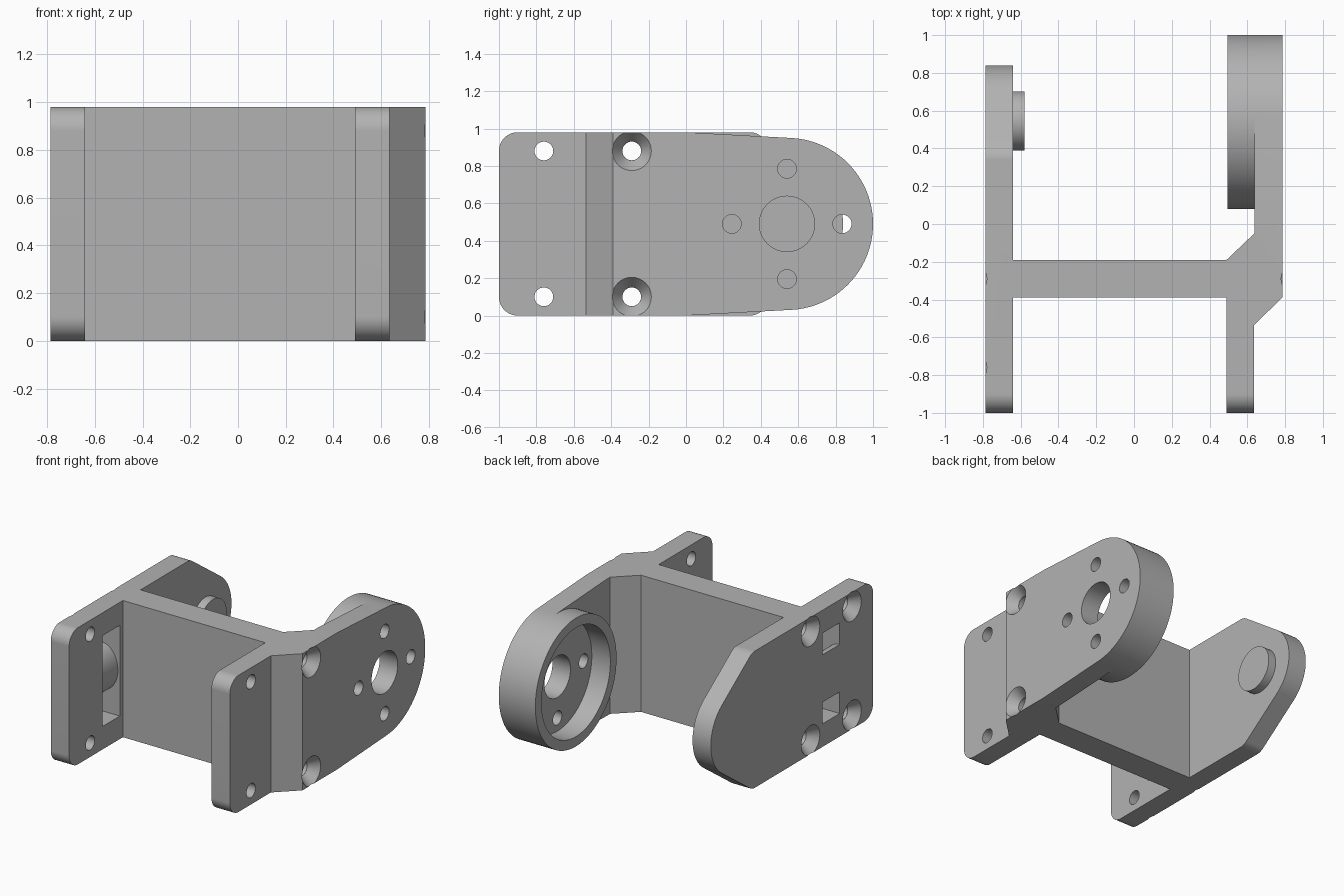
import bpy, bmesh, math
from mathutils import Vector, geometry

cube = bpy.data.objects.get("Cube")
if cube:
    bpy.data.objects.remove(cube)

grey = bpy.data.materials.new("plain_grey")
grey.use_nodes = True
COLOUR = (0.45, 0.45, 0.45, 1)
grey.diffuse_color = COLOUR
grey.node_tree.nodes["Principled BSDF"].inputs["Base Color"].default_value = COLOUR

H = 0.98            # bracket height
MID = H / 2
PIVOT = 0.54        # y of the pivot axis
OUT, IN = 0.785, 0.637   # outer and inner faces of the side plates


def prism(name, points, axis, lo, hi):
    """Extrude a 2D outline along an axis; the two other axes keep their order."""
    bm = bmesh.new()

    def place(p, t):
        c = list(p)
        c.insert(axis, t)
        return bm.verts.new(c)
    a = [place(p, lo) for p in points]
    b = [place(p, hi) for p in points]
    bm.faces.new(a)
    bm.faces.new(b)
    for i in range(len(a)):
        j = (i + 1) % len(a)
        bm.faces.new((a[i], a[j], b[j], b[i]))
    bmesh.ops.recalc_face_normals(bm, faces=bm.faces)
    mesh = bpy.data.meshes.new(name)
    bm.to_mesh(mesh)
    bm.free()
    mesh.materials.append(grey)
    ob = bpy.data.objects.new(name, mesh)
    bpy.context.collection.objects.link(ob)
    return ob


def circle(y, z, r, n=96):
    return [Vector((y + r * math.cos(2 * math.pi * i / n),
                    z + r * math.sin(2 * math.pi * i / n))) for i in range(n)]


def hull(points):
    return [points[i] for i in geometry.convex_hull_2d(points)]


def disc(name, y, z, r, x0, x1, n=96):
    return prism(name, circle(y, z, r, n), 0, x0, x1)


def countersink(y, z, side):
    """Cone that widens towards the outer face of a side plate."""
    ob = disc("countersink", y, z, 0.105, -0.07, 0.0, 48)
    for v in ob.data.vertices:
        if v.co.x < -0.01:
            v.co.y = y + (v.co.y - y) * 0.48
            v.co.z = z + (v.co.z - z) * 0.48
        v.co.x = side * (OUT + 0.0005 + v.co.x)
    if side < 0:
        ob.data.flip_normals()
    return ob


def combine(target, other, operation):
    mod = target.modifiers.new(operation.lower(), 'BOOLEAN')
    mod.operation = operation
    mod.solver = 'EXACT'
    mod.object = other
    bpy.context.view_layer.objects.active = target
    bpy.ops.object.modifier_apply(modifier=mod.name)
    bpy.data.objects.remove(other)


# Web and stepped right plate, drawn from above
outline = [(-0.7, -0.39), (0.49, -0.39), (0.49, -1), (0.635, -1), (0.635, -0.535),
           (OUT, -0.39), (OUT, 1.1), (IN, 1.1), (IN, -0.05), (0.49, -0.19), (-0.7, -0.19)]
bracket = prism("bracket", outline, 2, -0.1, H + 0.1)

# Side silhouettes: rounded front corners, rounded rear ends
front = circle(-0.9, 0.1, 0.1) + circle(-0.9, H - 0.1, 0.1)
right_side = hull(front + [Vector((0, 0)), Vector((0, H))] + circle(PIVOT, MID, 0.46))
left_side = hull(front + circle(0.34, 0.1, 0.1) + circle(0.34, H - 0.1, 0.1)
                 + circle(PIVOT, MID, 0.3))
combine(bracket, prism("right_silhouette", right_side, 0, -1, 1), 'INTERSECT')
combine(bracket, prism("left_plate", left_side, 0, -OUT, -0.64), 'UNION')

# Pivot boss on the left, bearing cup on the right
combine(bracket, disc("pivot_boss", PIVOT + 0.005, MID, 0.157, -0.7, -0.58), 'UNION')
combine(bracket, disc("bearing_cup", PIVOT, MID, 0.46, 0.495, 0.7), 'UNION')
combine(bracket, disc("cup_recess", PIVOT, MID, 0.39, 0.4, 0.642), 'DIFFERENCE')
combine(bracket, disc("bore", PIVOT, MID, 0.148, 0.4, 1), 'DIFFERENCE')
for dy, dz in ((1, 0), (-1, 0), (0, 1), (0, -1)):
    hole = disc("cup_hole", PIVOT + 0.295 * dy, MID + 0.295 * dz, 0.05, 0.4, 1, 48)
    combine(bracket, hole, 'DIFFERENCE')

# Screw holes run through the full width
for z in (0.1, H - 0.1):
    for y in (-0.76, -0.29):
        combine(bracket, disc("screw_hole", y, z, 0.05, -1, 1, 48), 'DIFFERENCE')
        combine(bracket, countersink(y, z, -1), 'DIFFERENCE')
    combine(bracket, countersink(-0.29, z, 1), 'DIFFERENCE')

# Strap slot in the left plate, curved around a D-shaped bridge
arc = [(-OUT + 0.13 * math.sin(math.pi * i / 24), MID + 0.17 * math.cos(math.pi * i / 24))
       for i in range(25)]
slot = ([(-0.6, MID - 0.325), (-0.6, MID + 0.325), (-0.85, MID + 0.325), (-0.85, MID + 0.17)]
        + arc + [(-0.85, MID - 0.17), (-0.85, MID - 0.325)])
combine(bracket, prism("strap_slot", slot, 1, -0.62, -0.425), 'DIFFERENCE')

bpy.ops.object.select_all(action='DESELECT')
bracket.select_set(True)
bpy.context.view_layer.objects.active = bracket
bpy.ops.object.shade_smooth_by_angle(angle=math.radians(25))
